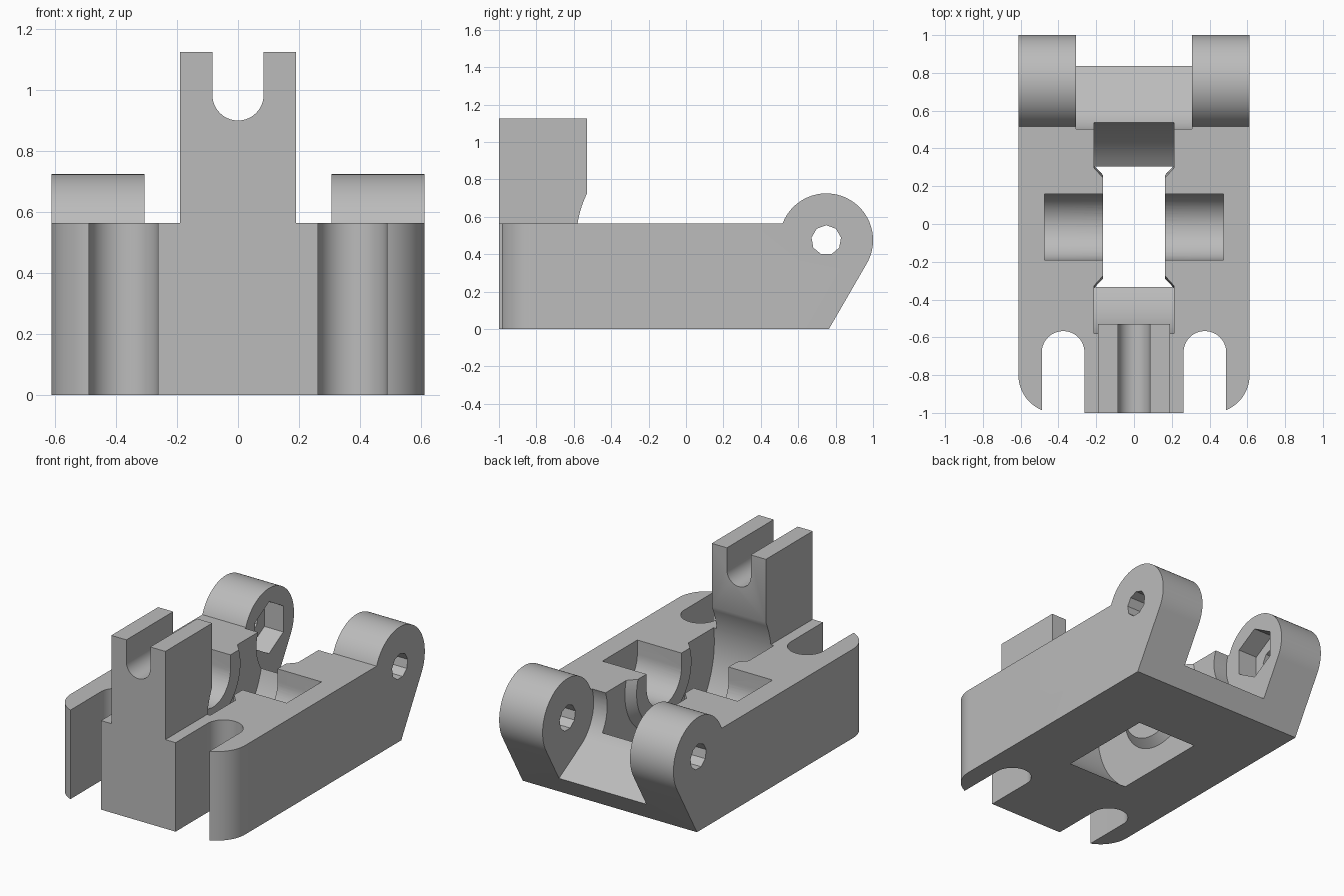
import bpy, bmesh
from math import cos, sin, radians, pi
from mathutils import Matrix, Vector

if "Cube" in bpy.data.objects:
    bpy.data.objects.remove(bpy.data.objects["Cube"], do_unlink=True)

WIDTH = 0.612          # half width of the bracket
DECK = 0.565           # height of the flat top
PIVOT = (0.75, 0.475)  # hinge centre (y, z)
AXLE = (-0.015, 0.475)  # wheel centre (y, z)

grey = bpy.data.materials.new("plain grey")
grey.use_nodes = True
colour = (0.5, 0.5, 0.5, 1)
grey.diffuse_color = colour
grey.node_tree.nodes["Principled BSDF"].inputs["Base Color"].default_value = colour


def make_object(name, bm):
    bmesh.ops.recalc_face_normals(bm, faces=bm.faces)
    mesh = bpy.data.meshes.new(name)
    bm.to_mesh(mesh)
    bm.free()
    mesh.materials.append(grey)
    obj = bpy.data.objects.new(name, mesh)
    bpy.context.collection.objects.link(obj)
    return obj


def arc(centre, radius, start, end, steps=32):
    angles = [radians(start + (end - start) * i / steps) for i in range(steps + 1)]
    return [(centre[0] + radius * cos(a), centre[1] + radius * sin(a)) for a in angles]


def prism_mesh(axis, points, low, high):
    """Extrude a 2D outline along an axis."""
    place = {"x": lambda u, v, w: (w, u, v),
             "y": lambda u, v, w: (u, w, v),
             "z": lambda u, v, w: (u, v, w)}[axis]
    bm = bmesh.new()
    face = bm.faces.new([bm.verts.new(place(u, v, low)) for u, v in points])
    top = bmesh.ops.extrude_face_region(bm, geom=[face])
    moved = [g for g in top["geom"] if isinstance(g, bmesh.types.BMVert)]
    bmesh.ops.translate(bm, verts=moved, vec=Vector(place(0, 0, high - low)))
    return bm


def prism(name, *args):
    return make_object(name, prism_mesh(*args))


def u_shape(centre, radius, far):
    """Half circle with straight sides running to the level far."""
    sweep = (180, 360) if far > centre[1] else (0, 180)
    points = arc(centre, radius, *sweep)
    return points + [(points[-1][0], far), (points[0][0], far)]


def polygon(centre, radius, sides, turn):
    return arc(centre, radius, turn, turn + 360, sides)[:-1]


# Main body: side outline with hinge ears, front corners rounded
outline = [(-1, 0), (0.764, 0)] + arc(PIVOT, 0.25, -30, 158.9, 64) + [(-1, DECK)]
bm = prism_mesh("x", outline, -WIDTH, WIDTH)
corners = [e for e in bm.edges
           if all(v.co.y < -0.99 for v in e.verts)
           and abs(e.verts[0].co.z - e.verts[1].co.z) > 0.1]
bmesh.ops.bevel(bm, geom=corners, offset=0.2, segments=16, profile=0.5, affect="EDGES")
body = make_object("bracket_body", bm)

# Forked tower standing on the front
tower = prism("tower", "z", [(-0.19, -1), (0.19, -1), (0.19, -0.53), (-0.19, -0.53)], 0.2, 1.125)

# Wheel pocket, leaving a coned boss on each inner wall
bm = bmesh.new()
half = [(0.165, 0), (0.165, 0.275), (0.212, 0.325), (0.212, 0.572)]
profile = [(-x, r) for x, r in half] + half[::-1]
verts = [bm.verts.new((x, AXLE[0], AXLE[1] + r)) for x, r in profile]
edges = [bm.edges.new(pair) for pair in zip(verts, verts[1:])]
bmesh.ops.spin(bm, geom=verts + edges, cent=(0, *AXLE), axis=(1, 0, 0),
               angle=2 * pi, steps=96)
bmesh.ops.remove_doubles(bm, verts=bm.verts, dist=0.0005)
cutters = [make_object("wheel_pocket", bm)]

# Axle channel, open at the top
cutters.append(prism("axle_channel", "x", u_shape(AXLE, 0.175, 0.7), -0.475, 0.475))

# Gap between the ears: round clearance running out along the slanted back
reach = Vector((cos(radians(-30)), sin(radians(-30)))) * 0.5
gap = arc(PIVOT, 0.262, 60, 240, 48)
gap += [tuple(Vector(p) + reach) for p in (gap[-1], gap[0])]
cutters.append(prism("ear_gap", "x", gap, -0.307, 0.307))

# Front slots, tower notch, pivot hole and nut recess
for side in (-1, 1):
    cutters.append(prism("front_slot", "z", u_shape((side * 0.375, -0.68), 0.113, -1.2), -0.2, 0.9))
cutters.append(prism("tower_notch", "y", u_shape((0, 0.985), 0.084, 1.4), -1.2, -0.3))
cutters.append(prism("pivot_hole", "x", polygon(PIVOT, 0.08, 9, 10), -0.8, 0.8))
cutters.append(prism("nut_recess", "x", polygon(PIVOT, 0.165, 6, 30), -0.44, -0.2))

# Join the tower, then cut every opening
for tool in [tower] + cutters:
    mod = body.modifiers.new(tool.name, "BOOLEAN")
    mod.operation = "UNION" if tool is tower else "DIFFERENCE"
    mod.solver = "EXACT"
    mod.object = tool
graph = bpy.context.evaluated_depsgraph_get()
result = bpy.data.meshes.new_from_object(body.evaluated_get(graph))
body.modifiers.clear()
body.data = result
for tool in [tower] + cutters:
    bpy.data.objects.remove(tool, do_unlink=True)

bpy.ops.object.select_all(action="DESELECT")
body.select_set(True)
bpy.context.view_layer.objects.active = body
bpy.ops.object.shade_smooth_by_angle(angle=radians(25))
